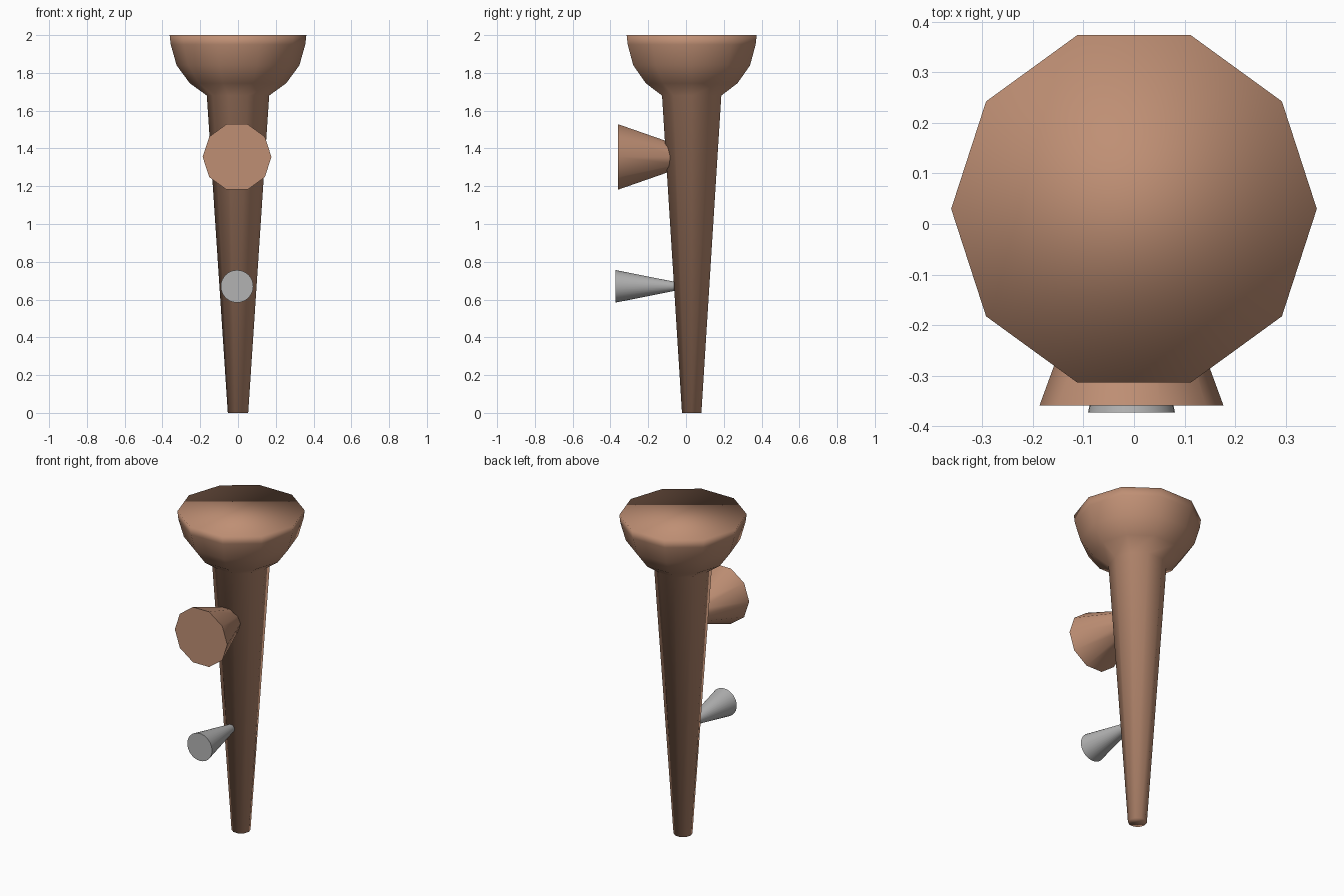
import bpy, bmesh, math
from mathutils import Matrix

if "Cube" in bpy.data.objects:
    bpy.data.objects.remove(bpy.data.objects["Cube"])


def material(name, rgb):
    m = bpy.data.materials.new(name)
    m.diffuse_color = (*rgb, 1)
    m.use_nodes = True
    m.node_tree.nodes["Principled BSDF"].inputs["Base Color"].default_value = m.diffuse_color
    return m


brown = material("warm brown", (0.52, 0.275, 0.175))
grey = material("light grey", (0.45, 0.45, 0.45))


def lathe(name, profile, sides, mat, matrix, smooth_caps):
    """Spin (radius, height) pairs around z, cap both ends, then place."""
    bm = bmesh.new()
    rings = []
    for r, h in profile:
        rings.append([bm.verts.new((r * math.cos(2 * math.pi * i / sides),
                                    r * math.sin(2 * math.pi * i / sides), h))
                      for i in range(sides)])
    for a, b in zip(rings, rings[1:]):
        for i in range(sides):
            j = (i + 1) % sides
            bm.faces.new((a[i], a[j], b[j], b[i])).smooth = True
    bm.faces.new(rings[0][::-1]).smooth = smooth_caps
    bm.faces.new(rings[-1]).smooth = smooth_caps
    bm.transform(matrix)
    bmesh.ops.recalc_face_normals(bm, faces=bm.faces)
    mesh = bpy.data.meshes.new(name)
    bm.to_mesh(mesh)
    bm.free()
    mesh.materials.append(mat)
    ob = bpy.data.objects.new(name, mesh)
    bpy.context.collection.objects.link(ob)
    return ob


# Tapered shaft flowing into a solid ten-sided cup with a flat top
lathe("shaft_and_cup",
      [(0.054, 0), (0.165, 1.68), (0.255, 1.745), (0.325, 1.84),
       (0.356, 1.95), (0.362, 2.0)],
      10, brown, Matrix.Translation((0, 0.03, 0)), True)


# Side knobs flare out of the shaft toward the front (-y)
def knob(name, z, profile, sides, mat):
    place = Matrix.Translation((-0.005, 0, z)) @ Matrix.Rotation(math.pi / 2, 4, 'X')
    lathe(name, profile, sides, mat, place, False)


knob("upper_knob", 1.355, [(0.065, 0.04), (0.182, 0.359)], 10, brown)
knob("lower_peg", 0.67, [(0.018, 0.03), (0.086, 0.373)], 32, grey)
